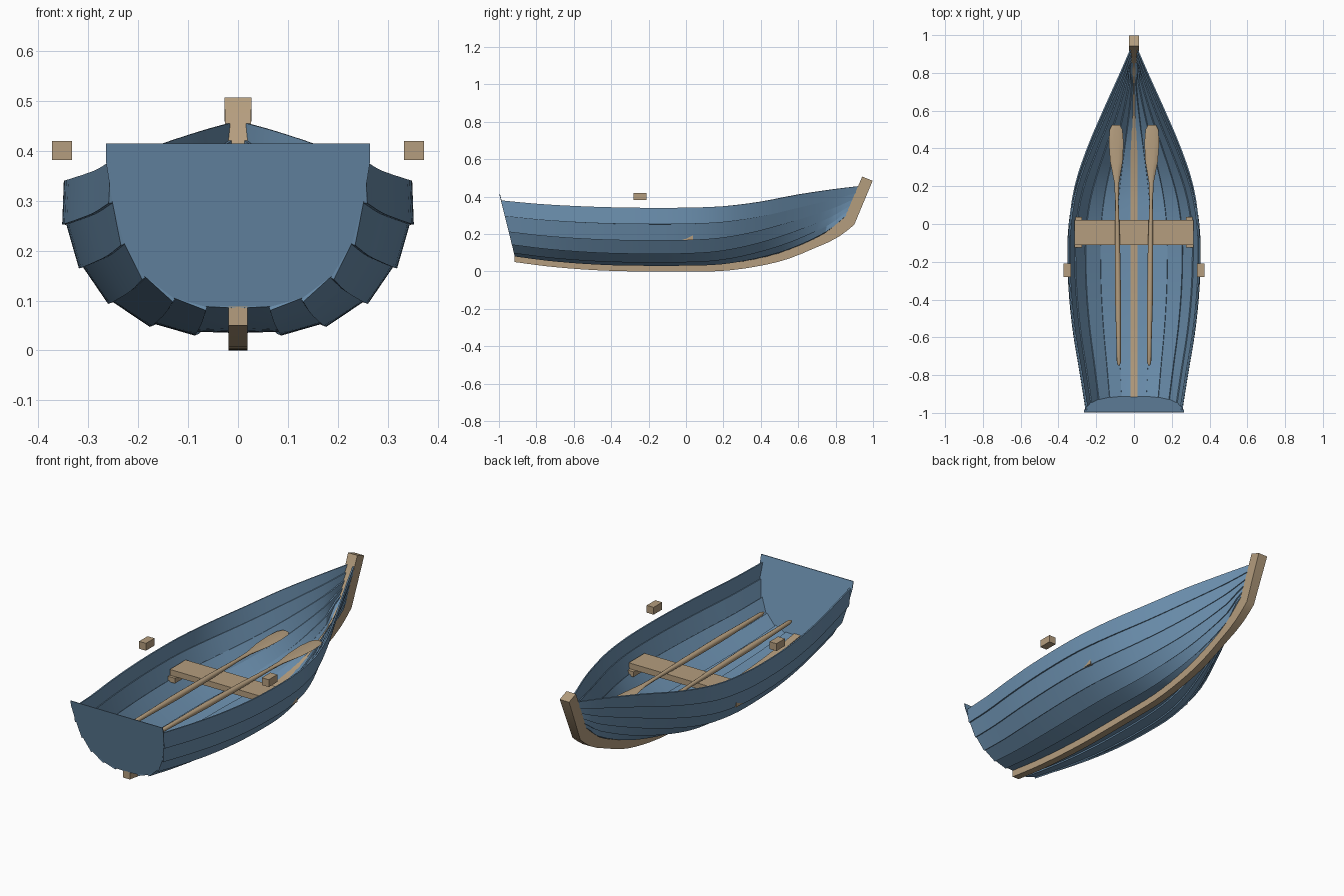
import bpy, bmesh, math
from mathutils import Vector

old = bpy.data.objects.get("Cube")
if old:
    bpy.data.objects.remove(old, do_unlink=True)


def material(name, rgb):
    m = bpy.data.materials.new(name)
    m.use_nodes = True
    colour = (*rgb, 1)
    m.diffuse_color = colour
    m.node_tree.nodes["Principled BSDF"].inputs["Base Color"].default_value = colour
    return m


blue = material("blue paint", (0.15, 0.28, 0.43))
wood = material("pale wood", (0.46, 0.34, 0.21))


def finish(name, bm, mat, recalc=True):
    if recalc:
        bmesh.ops.recalc_face_normals(bm, faces=bm.faces)
    mesh = bpy.data.meshes.new(name)
    bm.to_mesh(mesh)
    bm.free()
    mesh.materials.append(mat)
    obj = bpy.data.objects.new(name, mesh)
    bpy.context.collection.objects.link(obj)
    return obj


def activate(obj):
    bpy.ops.object.select_all(action='DESELECT')
    obj.select_set(True)
    bpy.context.view_layer.objects.active = obj


def smooth(obj, angle=30):
    activate(obj)
    bpy.ops.object.shade_smooth_by_angle(angle=math.radians(angle))


def box(name, low, high, mat):
    bm = bmesh.new()
    bmesh.ops.create_cube(bm, size=1)
    for v in bm.verts:
        v.co = [a + (b - a) * (c + 0.5) for a, b, c in zip(low, high, v.co)]
    return finish(name, bm, mat)


def loft(bm, rings):
    """Closed tube through rings of equal length, capped at both ends."""
    loops = [[bm.verts.new(p) for p in ring] for ring in rings]
    for a, b in zip(loops, loops[1:]):
        for i in range(len(a)):
            j = (i + 1) % len(a)
            bm.faces.new((a[i], a[j], b[j], b[i]))
    bm.faces.new(loops[0])
    bm.faces.new(loops[-1])


def ramp(a, b, v):
    t = min(1, max(0, (v - a) / (b - a)))
    return t * t * (3 - 2 * t)


def refine(rows, steps):
    """Catmull-Rom curve through the rows."""
    pts = [Vector(r) for r in rows]
    pts = [2 * pts[0] - pts[1]] + pts + [2 * pts[-1] - pts[-2]]
    out = []
    for a, b, c, d in zip(pts, pts[1:], pts[2:], pts[3:]):
        for s in range(steps):
            t = s / steps
            out.append(b + (c - a) * (t / 2) + (2 * a - 5 * b + 4 * c - d) * (t * t / 2)
                       + (3 * b - a - 3 * c + d) * (t ** 3 / 2))
    return out + [pts[-2]]


# Hull lines: rail y, half breadth, rail height, bottom height
stations = refine([
    (-.99, .255, .38, .085), (-.8, .285, .362, .062), (-.6, .318, .35, .046),
    (-.4, .34, .343, .037), (-.2, .349, .34, .035), (0, .344, .341, .035),
    (.2, .315, .348, .037), (.4, .25, .372, .06), (.6, .165, .41, .105),
    (.8, .075, .44, .19), (.922, .022, .455, .285)], 3)
KEEL = 0.925  # bottom line length against rail length

# Plank edge positions across a section, as fractions of breadth and depth
ROUND = [(0, 0), (.26, .01), (.51, .07), (.74, .22), (.9, .45), (.99, .73), (1, 1)]
VEE = [(0, 0), (.17, .1), (.35, .24), (.53, .41), (.7, .6), (.86, .8), (1, 1)]


def section(row):
    y, half, top, low = row
    blend = ramp(-.1, .95, y)
    stem = ramp(.8, .922, y)
    pts = []
    for r, v in zip(ROUND, VEE):
        fx, fz = (p + (q - p) * blend for p, q in zip(r, v))
        fx += (0.75 - fx) * stem * (fx > 0) * (fx < 0.75)
        pts.append(Vector((half * fx, y * (KEEL + (1 - KEEL) * fz), low + (top - low) * fz)))
    return pts


# Overlapping hull planks
sections = [section(row) for row in stations]
bm = bmesh.new()
for k in range(len(ROUND) - 1):
    strip = []
    for s in sections:
        a, b = s[k], s[k + 1]
        out = Vector((b.z - a.z, 0, a.x - b.x)).normalized()
        lower = a + out * 0.007 + (a - b) * 0.06 if k else a
        strip.append((bm.verts.new(lower), bm.verts.new(b)))
    for (a, b), (c, d) in zip(strip, strip[1:]):
        bm.faces.new((a, c, d, b))
hull = finish("hull_planks", bm, blue, recalc=False)
activate(hull)
mirror = hull.modifiers.new("both sides", 'MIRROR')
mirror.use_axis[0] = True
shell = hull.modifiers.new("plank thickness", 'SOLIDIFY')
shell.thickness = 0.007
shell.offset = -1
for mod in (mirror, shell):
    bpy.ops.object.modifier_apply(modifier=mod.name)
smooth(hull, 20)

# Flat raked transom, a little taller than the rail
stern = sections[0]
rake = (stern[-1] - stern[0]).y / (stern[-1] - stern[0]).z
side = [Vector((p.x, p.y, p.z)) for p in stern[1:-1]]
for z in (.38, .415):
    side.append(Vector((.265, stern[0].y + rake * (z - stern[0].z), z)))
outline = side + [Vector((-p.x, p.y, p.z)) for p in reversed(side)]
bm = bmesh.new()
back = Vector((0, 0.004, 0))
loft(bm, [outline, [p + back for p in outline]])
finish("transom", bm, blue)

# Keel curving up into the stem post
rings = []


def keel_ring(outer, inner, w):
    rings.append([(-w, *outer), (w, *outer), (w, *inner), (-w, *inner)])


for y, half, top, low in stations:
    ky = y * KEEL
    rise = ramp(.7, .922, y)
    keel_ring((ky + .047 * rise, low - .035), (ky, low + .014), .019 + .004 * rise)
keel_ring((.998, .485), (.942, .507), .027)
bm = bmesh.new()
loft(bm, rings)
smooth(finish("keel_and_stem", bm, wood))

# Seat
box("seat", (-.315, -.11, .195), (.315, .02, .225), wood)

# Oar: y, half width, half thickness
OAR = [(-.75, .005, .005), (-.73, .011, .011), (-.62, .012, .012), (-.4, .016, .016),
       (-.1, .014, .014), (.12, .009, .009), (.22, .013, .008), (.33, .033, .006),
       (.43, .039, .005), (.5, .034, .005), (.525, .02, .004)]
SIDES = 10

for name, s in (("left", 1), ("right", -1)):
    # Seat bracket and rail block
    for part, low, high in (("seat_bracket", (.275, -.125, .168), (.315, .037, .195)),
                            ("rail_block", (.333, -.28, .382), (.373, -.21, .42))):
        xs = sorted((s * low[0], s * high[0]))
        box(f"{name}_{part}", (xs[0], *low[1:]), (xs[1], *high[1:]), wood)
    # Oar resting on the seat
    rings = []
    for y, w, h in OAR:
        cx = s * (.089 + .012 * y)
        cz = .245 - .012 * y
        turn = [math.tau * i / SIDES for i in range(SIDES)]
        rings.append([(cx + w * math.cos(t), y, cz + h * math.sin(t)) for t in turn])
    bm = bmesh.new()
    loft(bm, rings)
    smooth(finish(f"{name}_oar", bm, wood), 40)
